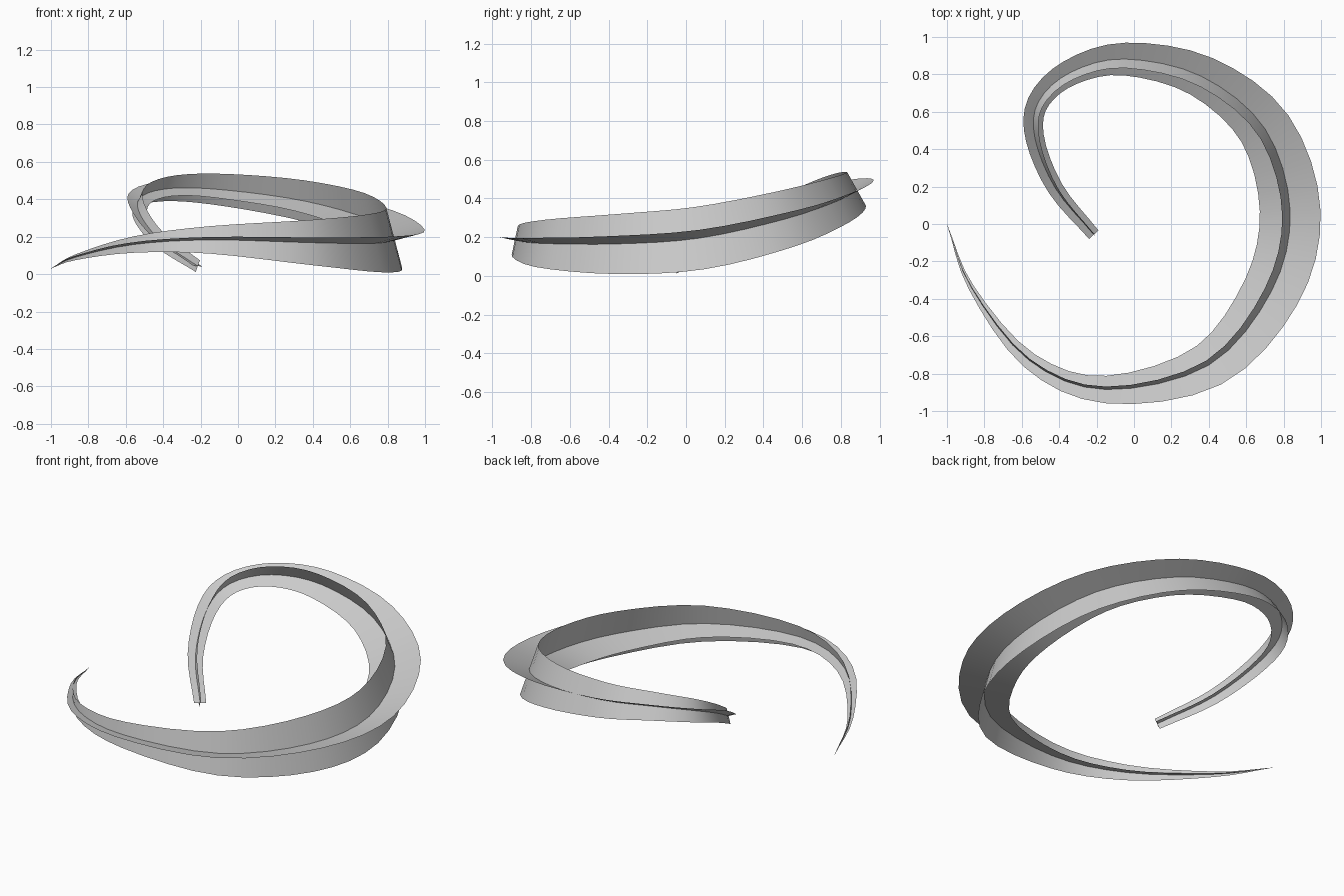
import bpy, bmesh, math
from mathutils import Vector

if "Cube" in bpy.data.objects:
    bpy.data.objects.remove(bpy.data.objects["Cube"])

# Spine of the swirl: x, y, z, half width, bank angle (degrees)
KEYS = [
    (-1.00, 0.00, 0.03, 0.000, 8),
    (-0.87, -0.34, 0.09, 0.016, 9),
    (-0.56, -0.73, 0.158, 0.045, 11),
    (-0.15, -0.885, 0.183, 0.075, 12),
    (0.40, -0.755, 0.168, 0.125, 13),
    (0.735, -0.36, 0.165, 0.160, 14),
    (0.835, 0.07, 0.195, 0.168, 15),
    (0.70, 0.51, 0.293, 0.152, 19),
    (0.36, 0.79, 0.39, 0.125, 25),
    (-0.05, 0.882, 0.448, 0.100, 29),
    (-0.34, 0.81, 0.46, 0.080, 30),
    (-0.51, 0.655, 0.42, 0.066, 29),
    (-0.53, 0.46, 0.335, 0.055, 25),
    (-0.42, 0.19, 0.185, 0.044, 15),
    (-0.215, -0.057, 0.043, 0.034, 5),
]
STEPS = 4


def catmull(p0, p1, p2, p3, t):
    return [0.5 * (2 * b + (c - a) * t + (2 * a - 5 * b + 4 * c - d) * t * t
                   + (3 * b - a - 3 * c + d) * t ** 3)
            for a, b, c, d in zip(p0, p1, p2, p3)]


def sample_spine():
    first = [2 * a - b for a, b in zip(KEYS[0], KEYS[1])]
    last = [2 * a - b for a, b in zip(KEYS[-1], KEYS[-2])]
    k = [first] + list(KEYS) + [last]
    pts = [catmull(*k[i:i + 4], s / STEPS)
           for i in range(len(KEYS) - 1) for s in range(STEPS)]
    return pts + [list(KEYS[-1])]


def ribbon(name, samples, upright):
    bm = bmesh.new()
    rows = []
    for i, (x, y, z, w, bank) in enumerate(samples):
        a = Vector(samples[max(i - 1, 0)][:3])
        b = Vector(samples[min(i + 1, len(samples) - 1)][:3])
        t = (b - a).normalized()
        side = Vector((t.y, -t.x, 0)).normalized()
        up = side.cross(t)
        r = math.radians(bank)
        if upright:
            d = up * math.cos(r) - side * math.sin(r)
        else:
            d = side * math.cos(r) + up * math.sin(r)
        c = Vector((x, y, z))
        w = max(w, 0.0005)
        rows.append([bm.verts.new(c + d * w * f) for f in (-1, 0, 1)])
    for r0, r1 in zip(rows, rows[1:]):
        for j in range(2):
            bm.faces.new((r0[j], r1[j], r1[j + 1], r0[j + 1])).smooth = True
    me = bpy.data.meshes.new(name)
    bm.to_mesh(me)
    bm.free()
    bpy.context.collection.objects.link(bpy.data.objects.new(name, me))


# Two tapered ribbons crossing along the same spine
spine = sample_spine()
ribbon("upright_ribbon", spine, True)
ribbon("flat_ribbon", spine, False)
